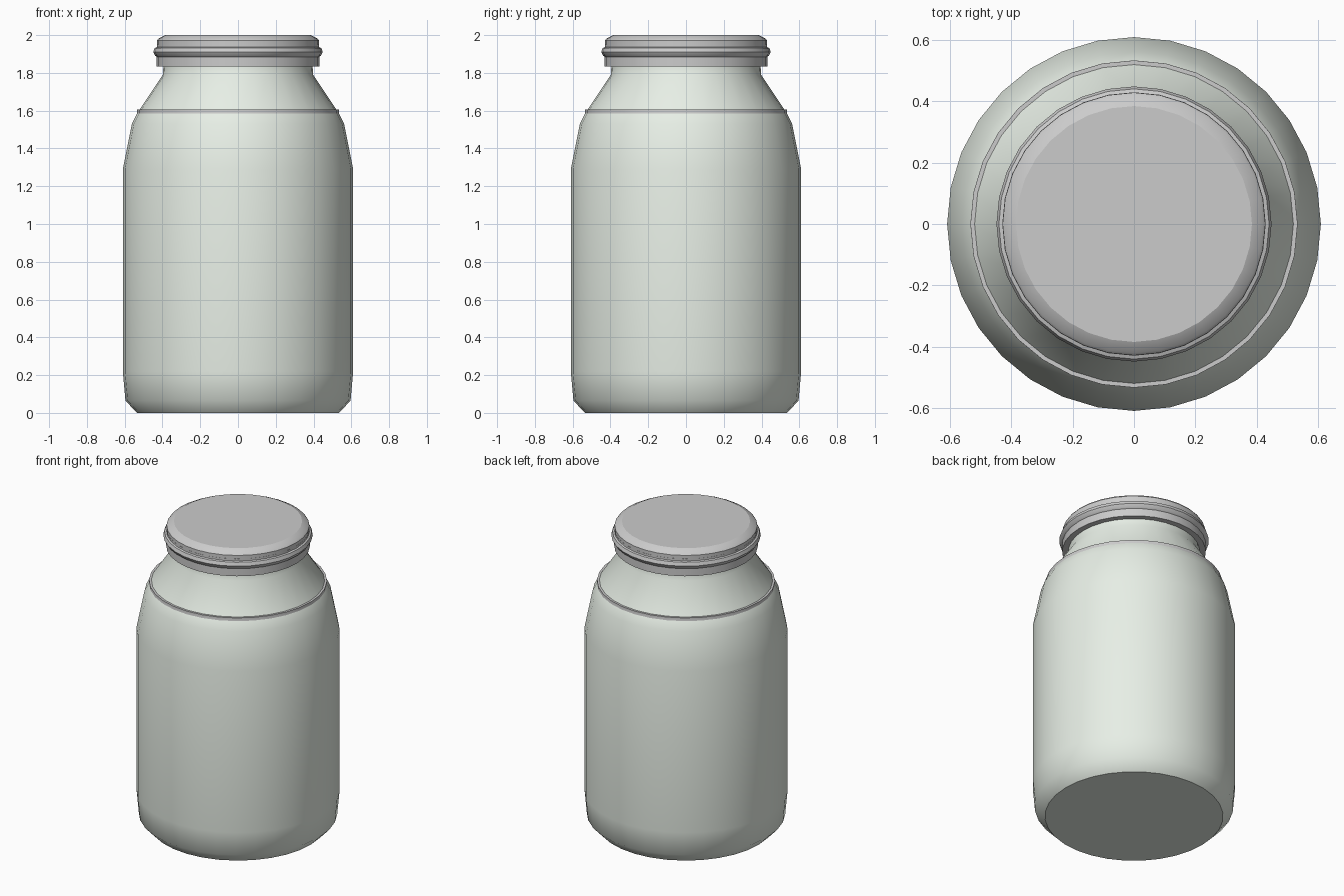
import bpy, bmesh, math

if "Cube" in bpy.data.objects:
    bpy.data.objects.remove(bpy.data.objects["Cube"])

SIDES = 32


def lathe(name, profile, angle=42, color=None):
    """Revolve an (r, z) profile around z; r = 0 ends become caps."""
    bm = bmesh.new()
    verts = [bm.verts.new((r, 0, z)) for r, z in profile]
    edges = [bm.edges.new(pair) for pair in zip(verts, verts[1:])]
    bmesh.ops.spin(bm, geom=verts + edges, cent=(0, 0, 0), axis=(0, 0, 1),
                   angle=math.tau, steps=SIDES, use_duplicate=False)
    bmesh.ops.remove_doubles(bm, verts=bm.verts, dist=1e-4)
    bmesh.ops.recalc_face_normals(bm, faces=bm.faces)
    mesh = bpy.data.meshes.new(name)
    bm.to_mesh(mesh)
    bm.free()
    obj = bpy.data.objects.new(name, mesh)
    bpy.context.collection.objects.link(obj)
    if color:
        mat = bpy.data.materials.new(name)
        mat.diffuse_color = color
        mat.use_nodes = True
        mat.node_tree.nodes["Principled BSDF"].inputs["Base Color"].default_value = mat.diffuse_color
        mesh.materials.append(mat)
    bpy.ops.object.select_all(action='DESELECT')
    obj.select_set(True)
    bpy.context.view_layer.objects.active = obj
    bpy.ops.object.shade_smooth_by_angle(angle=math.radians(angle))
    return obj


# Glass jar: base, straight wall, rounded shoulder and neck
lathe("jar_glass", [
    (0, 0), (0.535, 0), (0.596, 0.065), (0.610, 0.22), (0.610, 1.29),
    (0.562, 1.53), (0.535, 1.585), (0.398, 1.79), (0.394, 1.85),
    (0.394, 1.96)], color=(0.80, 0.86, 0.79, 1))

# Contents filling the jar, their rim just breaking through the shoulder
lathe("jar_contents", [
    (0, 0.02), (0.52, 0.02), (0.585, 0.07), (0.603, 0.22), (0.603, 1.29),
    (0.555, 1.53), (0.534, 1.587), (0.534, 1.607), (0, 1.607)])

# Screw band with a protruding bead
lathe("lid_band", [
    (0.394, 1.835), (0.431, 1.835), (0.431, 1.885), (0.438, 1.89),
    (0.449, 1.91), (0.441, 1.932), (0.430, 1.936), (0.430, 1.95),
    (0.394, 1.95), (0.394, 1.835)], angle=30)

# Lid disc with chamfered top edge
lathe("lid_top", [
    (0, 1.94), (0.429, 1.94), (0.429, 1.972), (0.421, 1.982),
    (0.385, 2.0), (0, 2.0)], angle=25)
